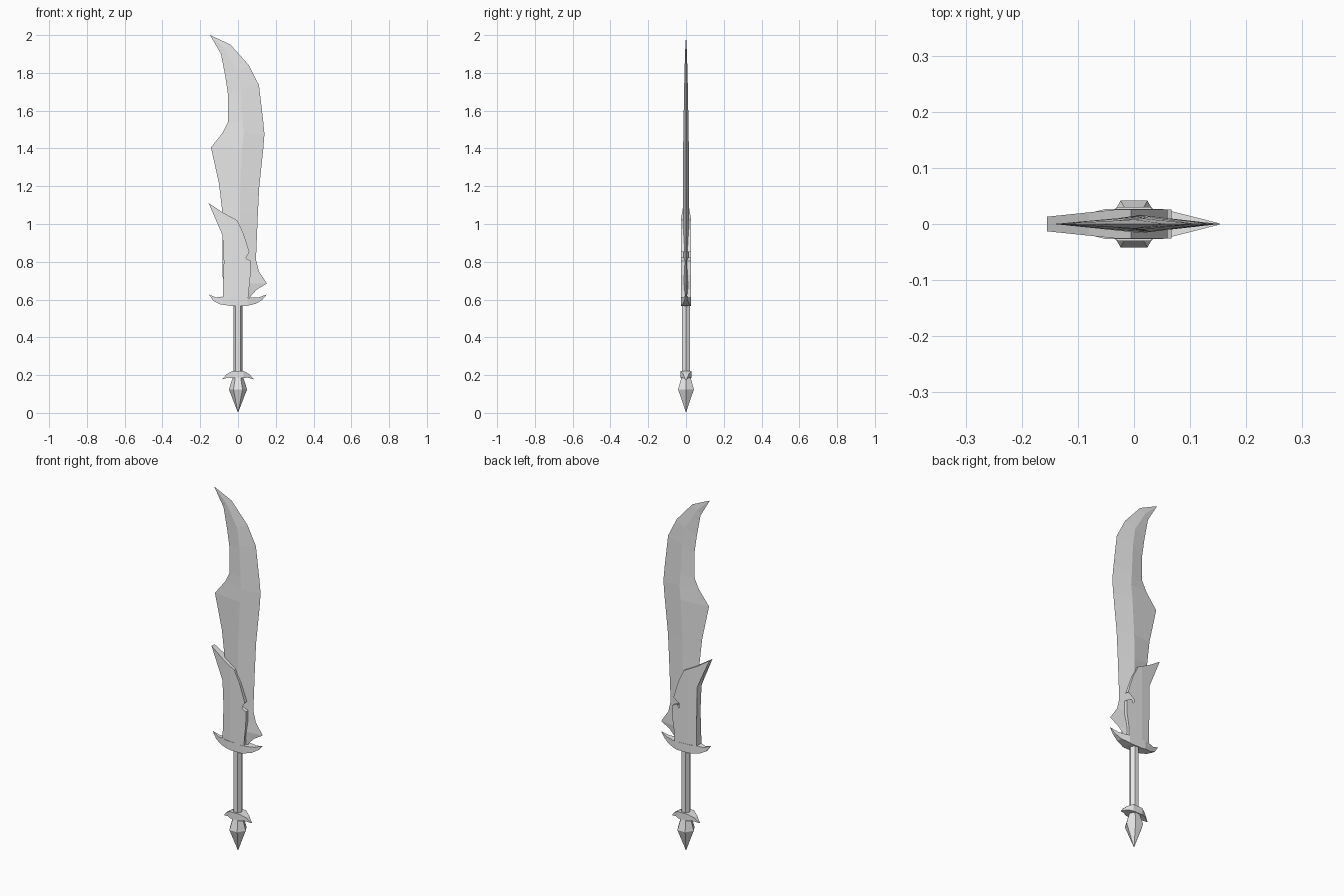
import bpy
import bmesh
import math

default_cube = bpy.data.objects.get("Cube")
if default_cube:
    bpy.data.objects.remove(default_cube, do_unlink=True)

# One plain grey for the whole sword
grey = bpy.data.materials.new("plain grey")
grey.use_nodes = True
grey.diffuse_color = (0.8, 0.8, 0.8, 1)
grey.node_tree.nodes["Principled BSDF"].inputs["Base Color"].default_value = (0.8, 0.8, 0.8, 1)


def finish(name, bm):
    """Turn a bmesh into a flat-shaded object with outward normals."""
    bmesh.ops.recalc_face_normals(bm, faces=bm.faces[:])
    mesh = bpy.data.meshes.new(name)
    bm.to_mesh(mesh)
    bm.free()
    mesh.materials.append(grey)
    obj = bpy.data.objects.new(name, mesh)
    bpy.context.scene.collection.objects.link(obj)
    return obj


def plate(name, outline, half_thickness, folds):
    """Extrude an x/z outline both ways, folded at given x to vary the thickness."""
    bm = bmesh.new()
    front = [bm.verts.new((x, -1, z)) for x, z in outline]
    back = [bm.verts.new((x, 1, z)) for x, z in outline]
    caps = [bm.faces.new(front), bm.faces.new(back[::-1])]
    for i in range(len(outline)):
        bm.faces.new((front[i - 1], back[i - 1], back[i], front[i]))
    bmesh.ops.triangulate(bm, faces=caps)
    for x in folds:
        bmesh.ops.bisect_plane(bm, geom=bm.verts[:] + bm.edges[:] + bm.faces[:],
                               plane_co=(x, 0, 0), plane_no=(1, 0, 0))
    for v in bm.verts:
        v.co.y *= half_thickness(v.co.x)
    return finish(name, bm)


def hex_lathe(name, profile):
    """Six-sided turned part from (radius, height) pairs."""
    bm = bmesh.new()
    rings = []
    for r, z in profile:
        rings.append([bm.verts.new((r * math.cos(i * math.pi / 3),
                                    r * math.sin(i * math.pi / 3), z)) for i in range(6)])
    for low, high in zip(rings, rings[1:]):
        for i in range(6):
            bm.faces.new((low[i - 1], low[i], high[i], high[i - 1]))
    bm.faces.new(rings[0][::-1])
    bm.faces.new(rings[-1])
    bmesh.ops.remove_doubles(bm, verts=bm.verts[:], dist=0.0005)
    return finish(name, bm)


def tapered(middle, shoulder, end):
    """Full thickness up to the shoulder, then down to a sharp end."""
    def half_thickness(x):
        share = (end - abs(x)) / (end - shoulder)
        return max(0.001, middle * min(1, share))
    return half_thickness


# Blade: back edge x, z; cutting edge x, z; ridge x; ridge half thickness
blade_rows = [
    (-0.09, 1.9, -0.04, 1.95, -0.068, 0.004),
    (-0.067, 1.78, 0.058, 1.84, 0, 0.008),
    (-0.053, 1.685, 0.111, 1.735, 0.015, 0.01),
    (-0.053, 1.54, 0.133, 1.55, 0.025, 0.013),
    (-0.08, 1.485, 0.14, 1.475, 0.03, 0.014),
    (-0.143, 1.405, 0.134, 1.4, 0.022, 0.015),
    (-0.1, 1.21, 0.112, 1.19, 0.012, 0.016),
    (-0.085, 1.08, 0.105, 1.05, 0.01, 0.016),
    (-0.06, 0.81, 0.095, 0.81, 0.01, 0.016),
    (-0.06, 0.75, 0.11, 0.75, 0.01, 0.016),
    (-0.06, 0.685, 0.153, 0.685, 0.01, 0.016),
    (-0.06, 0.65, 0.1, 0.653, 0.01, 0.016),
    (-0.06, 0.62, 0.068, 0.62, 0.01, 0.016),
    (-0.06, 0.59, 0.055, 0.59, 0.01, 0.016),
]
bm = bmesh.new()
loops = []
for bx, bz, cx, cz, rx, t in blade_rows:
    rz = (bz + cz) / 2
    points = [(bx, 0, bz), (rx, -t, rz), (cx, 0, cz), (rx, t, rz)]
    loops.append([bm.verts.new(p) for p in points])
tip = bm.verts.new((-0.148, 0, 2))
for i in range(4):
    bm.faces.new((tip, loops[0][i - 1], loops[0][i]))
    for a, b in zip(loops, loops[1:]):
        bm.faces.new((a[i - 1], b[i - 1], b[i], a[i]))
bm.faces.new(loops[-1])
finish("blade", bm)

# Hooked sleeve over the lower blade, with a curled opening
sleeve = [
    (-0.155, 1.11), (-0.08, 1.06), (-0.005, 1.02), (0.027, 0.955), (0.06, 0.853),
    (0.035, 0.87), (0.022, 0.912), (0.008, 0.918), (-0.01, 0.9), (-0.02, 0.855),
    (-0.012, 0.8), (0.01, 0.76), (0.035, 0.772), (0.046, 0.795), (0.035, 0.822),
    (0.067, 0.805), (0.066, 0.73), (0.053, 0.65), (0.052, 0.59),
    (-0.08, 0.59), (-0.08, 0.655), (-0.075, 0.8), (-0.082, 0.94), (-0.1, 1),
]
plate("blade_sleeve", sleeve,
      lambda x: 0.013 + 0.013 * min(1, (x + 0.155) / 0.125), [-0.03])

# Crescent guard with upturned points
guard = [
    (-0.155, 0.627), (-0.13, 0.593), (-0.095, 0.575), (-0.03, 0.565), (0.04, 0.565),
    (0.095, 0.578), (0.13, 0.6), (0.153, 0.627), (0.11, 0.612), (0.05, 0.609),
    (-0.085, 0.615), (-0.115, 0.611),
]
plate("guard", guard, tapered(0.027, 0.05, 0.157), [-0.05, 0.05])

# Small drooping collar above the pommel
half_collar = [(0.03, 0.222), (0.06, 0.205), (0.085, 0.177), (0.05, 0.187), (0.025, 0.184)]
collar = half_collar + [(-x, z) for x, z in reversed(half_collar)]
plate("collar", collar, tapered(0.03, 0.028, 0.09), [-0.028, 0.028])

# Grip and pointed pommel
hex_lathe("grip", [(0.024, 0.18), (0.024, 0.58)])
hex_lathe("pommel", [(0, 0), (0.048, 0.124), (0.026, 0.195)])
